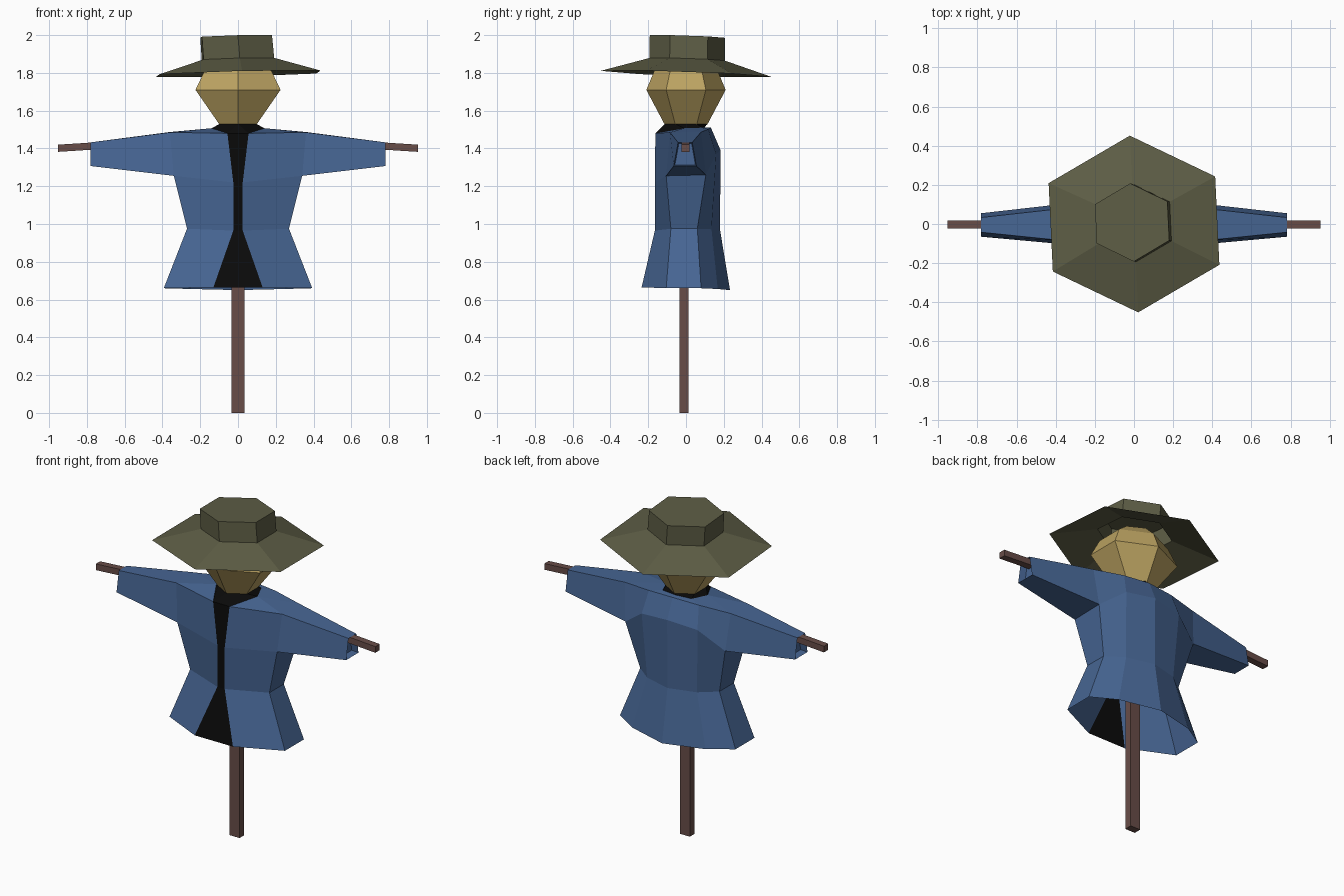
import bpy, bmesh, math
from mathutils import Vector

if "Cube" in bpy.data.objects:
    bpy.data.objects.remove(bpy.data.objects["Cube"], do_unlink=True)


def material(name, rgb):
    lin = [((c / 255 + 0.055) / 1.055) ** 2.4 if c > 10 else c / 255 / 12.92 for c in rgb]
    m = bpy.data.materials.new(name)
    m.use_nodes = True
    m.diffuse_color = (*lin, 1)
    m.node_tree.nodes["Principled BSDF"].inputs["Base Color"].default_value = (*lin, 1)
    return m


BLUE = material("coat_blue", (71, 102, 148))
BLACK = material("shirt_black", (10, 10, 10))
OLIVE = material("hat_olive", (93, 93, 69))
STRAW = material("sack_tan", (188, 163, 98))
WOOD = material("wood_brown", (104, 77, 72))


def build(name, verts, faces, mat, mirror=False):
    bm = bmesh.new()
    vs = [bm.verts.new(v) for v in verts]
    for f in faces:
        bm.faces.new([vs[i] for i in f])
    bmesh.ops.recalc_face_normals(bm, faces=bm.faces)
    me = bpy.data.meshes.new(name)
    bm.to_mesh(me)
    bm.free()
    me.materials.append(mat)
    ob = bpy.data.objects.new(name, me)
    bpy.context.collection.objects.link(ob)
    if mirror:
        mod = ob.modifiers.new("mirror", 'MIRROR')
        mod.merge_threshold = 0.001
    return ob


def loft(name, rings, mat, caps=(True, True)):
    """Skin a stack of closed rings with equal point counts."""
    n = len(rings[0])
    faces = [(k * n + i, k * n + (i + 1) % n, (k + 1) * n + (i + 1) % n, (k + 1) * n + i)
             for k in range(len(rings) - 1) for i in range(n)]
    if caps[0]:
        faces.append(tuple(reversed(range(n))))
    if caps[1]:
        faces.append(tuple(range((len(rings) - 1) * n, len(rings) * n)))
    return build(name, [v for r in rings for v in r], faces, mat)


def hexagon(rx, ry, z, turn=90.0, tilt=(0, 0), shift=(0, 0)):
    pts = []
    for i in range(6):
        a = math.radians(turn + 60 * i)
        x, y = rx * math.cos(a) + shift[0], ry * math.sin(a) + shift[1]
        pts.append((x, y, z + tilt[0] * x + tilt[1] * y))
    return pts


def box_ring(axis, at, u0, u1, v0, v1):
    c = [(u0, v0), (u1, v0), (u1, v1), (u0, v1)]
    return [(at, u, v) if axis == 'x' else (u, v, at) for u, v in c]


# Wooden frame: upright pole and slightly drooping crossbar
loft("pole", [box_ring('z', z, -0.034, 0.034, -0.034, 0.012) for z in (0, 1.5)], WOOD)
loft("crossbar", [box_ring('x', x, -0.024, 0.018, z - 0.019, z + 0.019)
                  for x, z in ((-0.952, 1.401), (-0.78, 1.412), (0, 1.42),
                               (0.78, 1.412), (0.952, 1.401))], WOOD)

# Sack head
loft("head", [hexagon(0.112, 0.112, 1.525), hexagon(0.26, 0.21, 1.71),
              hexagon(0.205, 0.168, 1.81), hexagon(0.11, 0.1, 1.875)], STRAW)

# Hat: tilted brim and crown, open underneath
T = (0.024, -0.034)
loft("hat", [hexagon(0.492, 0.452, 1.795, 92.5, T),
             hexagon(0.216, 0.2, 1.872, 92.5, T, (0, 0.006)),
             hexagon(0.214, 0.2, 1.993, 92.5, T, (-0.01, 0.008))], OLIVE, (False, True))

# Coat, left half: each level runs front edge, side front, side back, back, centre back
hem = [(0.13, -0.235, 0.665), (0.393, -0.105, 0.66), (0.393, 0.08, 0.66),
       (0.25, 0.168, 0.656), (0, 0.233, 0.65)]
waist = [(0.025, -0.165, 0.965), (0.27, -0.08, 0.975), (0.27, 0.06, 0.975),
         (0.17, 0.135, 0.972), (0, 0.18, 0.97)]
underarm = [(0.025, -0.165, 1.22), (0.34, -0.105, 1.255), (0.34, 0.105, 1.26),
            (0.19, 0.16, 1.37), (0, 0.183, 1.39)]
shoulder = [(0.056, -0.162, 1.48), (0.36, -0.085, 1.485), (0.36, 0.08, 1.487),
            (0.17, 0.118, 1.502), (0, 0.132, 1.51)]
neck = [(0.14, -0.01, 1.507), (0.1, 0.085, 1.51), (0, 0.1, 1.512)]
cuff = [(0.782, -0.065, 1.307), (0.782, 0.055, 1.307),
        (0.782, 0.033, 1.432), (0.782, -0.042, 1.432)]
lining = [(0.74, y * 0.9, 1.37 + (z - 1.37) * 0.9) for _, y, z in cuff]

verts = hem + waist + underarm + shoulder + neck + cuff + lining
faces = [(k + i, k + i + 1, k + i + 6, k + i + 5) for k in (0, 5) for i in range(4)]
faces += [(10 + i, 11 + i, 16 + i, 15 + i) for i in (0, 2, 3)]       # chest and upper back
faces += [(15, 16, 20), (16, 17, 20), (17, 18, 21, 20), (18, 19, 22, 21)]  # shoulder tops
armhole = [11, 12, 17, 16]
for a, b in ((armhole, [23, 24, 25, 26]), ([23, 24, 25, 26], [27, 28, 29, 30])):
    faces += [(a[i], a[(i + 1) % 4], b[(i + 1) % 4], b[i]) for i in range(4)]
faces.append((27, 28, 29, 30))
build("coat", verts, faces, BLUE, mirror=True)

# Dark shirt: strip closing the front of the coat
front = [lv[0] for lv in (hem, waist, underarm, shoulder)]
strip = front + [(0, y, z) for _, y, z in front]
build("shirt_front", strip, [(i, i + 1, i + 5, i + 4) for i in range(3)], BLACK, mirror=True)

# Dark collar rising from the coat neckline to the head
collar = [(0, -0.162, 1.48), shoulder[0]] + neck + [
    (0, -0.112, 1.53), (0.097, -0.056, 1.53), (0.097, 0.056, 1.53), (0, 0.112, 1.53)]
build("collar", collar, [(0, 1, 5), (1, 2, 6, 5), (2, 3, 7, 6), (3, 4, 8, 7)],
      BLACK, mirror=True)
